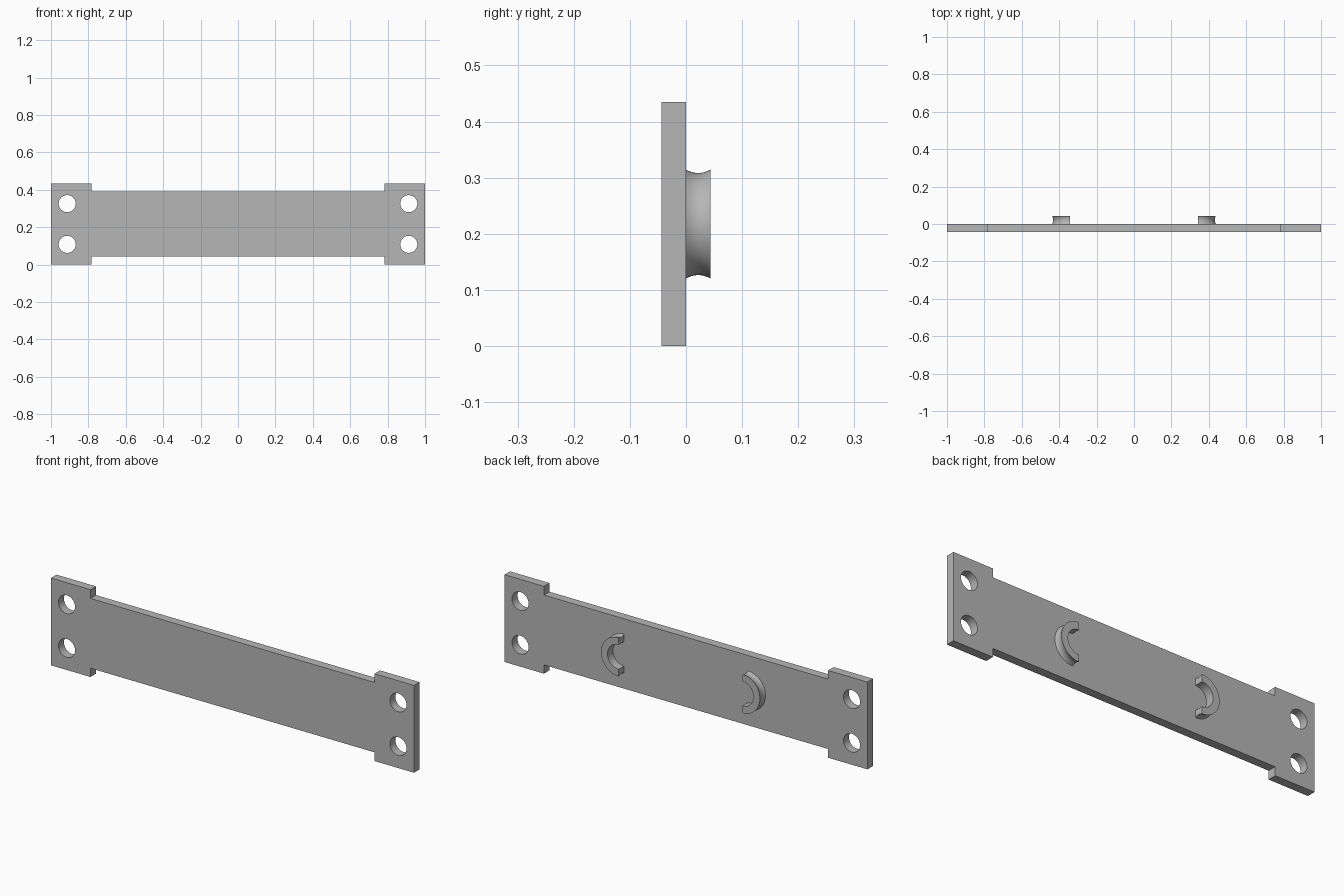
import bpy, bmesh, math

U = 2 / 46            # the part is laid out on a 46-unit long grid
HEIGHT = 10 * U
MID_Z = HEIGHT / 2

if "Cube" in bpy.data.objects:
    bpy.data.objects.remove(bpy.data.objects["Cube"], do_unlink=True)

grey = bpy.data.materials.new("plain grey")
grey.use_nodes = True
COLOUR = (0.47, 0.47, 0.47, 1)
grey.diffuse_color = COLOUR
grey.node_tree.nodes["Principled BSDF"].inputs["Base Color"].default_value = COLOUR


def finish(bm, name):
    """Turn a bmesh into a named, coloured, sharp-edged smooth object."""
    bmesh.ops.recalc_face_normals(bm, faces=bm.faces)
    mesh = bpy.data.meshes.new(name)
    bm.to_mesh(mesh)
    bm.free()
    mesh.materials.append(grey)
    obj = bpy.data.objects.new(name, mesh)
    bpy.context.collection.objects.link(obj)
    bpy.ops.object.select_all(action="DESELECT")
    obj.select_set(True)
    bpy.context.view_layer.objects.active = obj
    bpy.ops.object.shade_smooth_by_angle(angle=math.radians(30))
    return obj


def add_loop(bm, points, y):
    verts = [bm.verts.new((x, y, z)) for x, z in points]
    return [bm.edges.new((v, verts[i - 1])) for i, v in enumerate(verts)]


def circle(cx, cz, r, n=48):
    return [(cx + r * math.cos(2 * math.pi * i / n),
             cz + r * math.sin(2 * math.pi * i / n)) for i in range(n)]


# Plate: a bar with a taller tab at each end and four bolt holes
def build_plate():
    tab_x, end_x = 18 * U, 23 * U
    low, high = U, HEIGHT - U
    right = [(tab_x, low), (tab_x, 0), (end_x, 0),
             (end_x, HEIGHT), (tab_x, HEIGHT), (tab_x, high)]
    outline = right + [(-x, z) for x, z in reversed(right)]
    bm = bmesh.new()
    edges = add_loop(bm, outline, -U)
    for side in (-1, 1):
        for cz in (2.5 * U, 7.5 * U):
            edges += add_loop(bm, circle(side * 21 * U, cz, 1.05 * U), -U)
    bmesh.ops.triangle_fill(bm, edges=edges, use_beauty=True,
                            use_dissolve=False, normal=(0, -1, 0))
    out = bmesh.ops.extrude_face_region(bm, geom=bm.faces[:], use_keep_orig=True)
    verts = [g for g in out["geom"] if isinstance(g, bmesh.types.BMVert)]
    bmesh.ops.translate(bm, vec=(0, U, 0), verts=verts)
    return finish(bm, "plate")


# Half-ring hook: a section with a hollowed rim, swept through half a turn
def build_hook(side, name, steps=32, groove_steps=10):
    outer, inner, groove = 0.097, 0.061, 0.006
    section = [(inner, U), (inner, 0)]
    for i in range(groove_steps + 1):
        t = i / groove_steps
        section.append((outer - groove * 4 * t * (1 - t), t * U))
    bm = bmesh.new()
    rings = []
    for k in range(steps + 1):
        a = -math.pi / 2 + math.pi * k / steps
        rings.append([bm.verts.new((side * (0.341 + r * math.cos(a)), y,
                                    MID_Z + r * math.sin(a))) for r, y in section])
    for a, b in zip(rings, rings[1:]):
        for i in range(len(section)):
            bm.faces.new((a[i - 1], a[i], b[i], b[i - 1]))
    bm.faces.new(rings[0])
    bm.faces.new(rings[-1])
    return finish(bm, name)


build_plate()
build_hook(1, "left_hook")
build_hook(-1, "right_hook")
